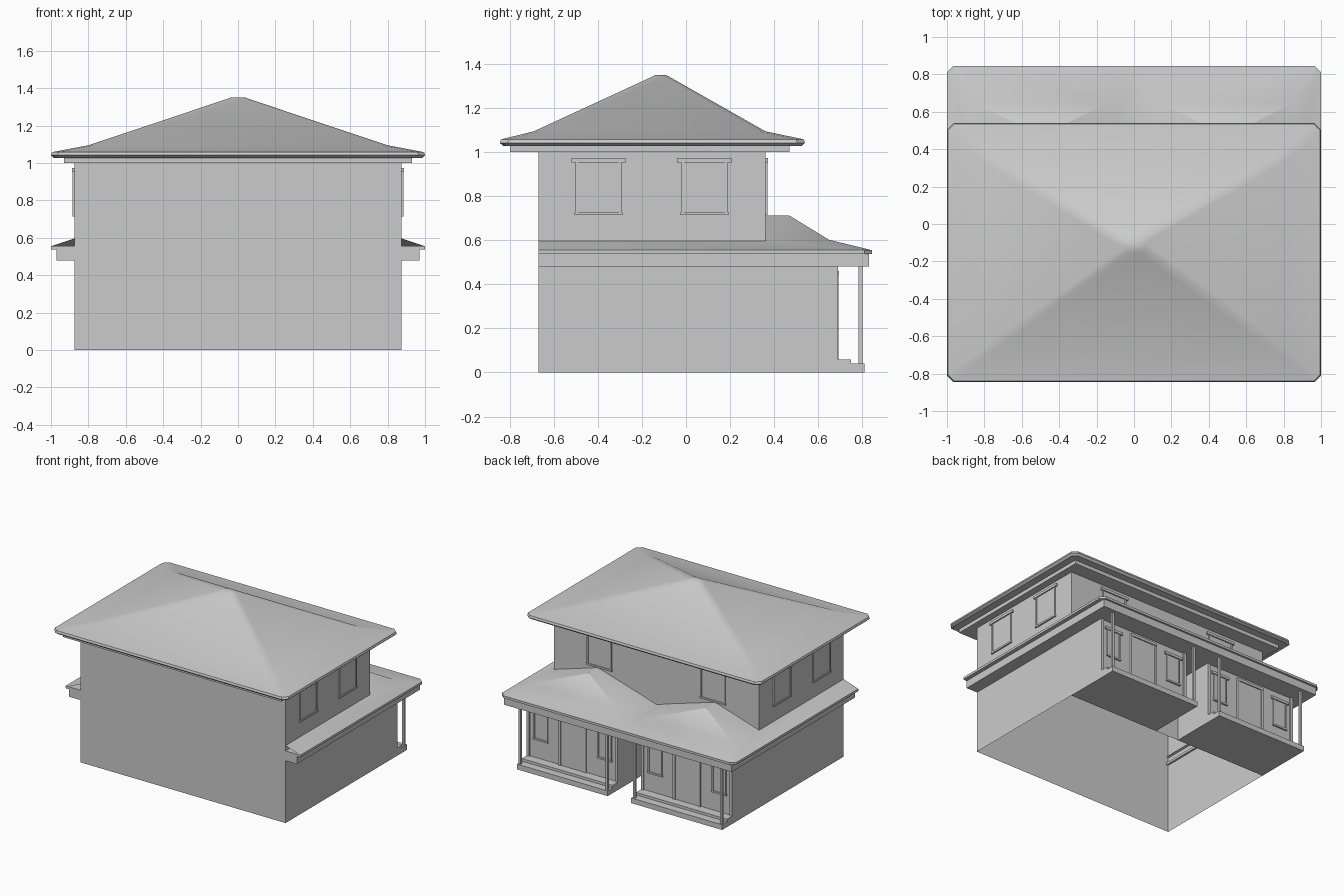
import bpy, bmesh
from math import radians

if "Cube" in bpy.data.objects:
    bpy.data.objects.remove(bpy.data.objects["Cube"])


def make(name, verts, faces, mirror=False, smooth=False):
    me = bpy.data.meshes.new(name)
    me.from_pydata(verts, [], faces)
    bm = bmesh.new()
    bm.from_mesh(me)
    bmesh.ops.recalc_face_normals(bm, faces=bm.faces)
    bm.to_mesh(me)
    bm.free()
    ob = bpy.data.objects.new(name, me)
    bpy.context.collection.objects.link(ob)
    if mirror:
        ob.modifiers.new("mirror", 'MIRROR').use_clip = True
    if smooth:
        bpy.ops.object.select_all(action='DESELECT')
        ob.select_set(True)
        bpy.context.view_layer.objects.active = ob
        bpy.ops.object.shade_smooth_by_angle(angle=radians(32))
    return ob


def loft(name, rings, caps=(True, True), **kw):
    n = len(rings[0])
    verts = [v for r in rings for v in r]
    faces = [(k * n + i, k * n + (i + 1) % n, (k + 1) * n + (i + 1) % n, (k + 1) * n + i)
             for k in range(len(rings) - 1) for i in range(n)]
    if caps[0]:
        faces.append(tuple(range(n)))
    if caps[1]:
        faces.append(tuple(range((len(rings) - 1) * n, len(rings) * n)))
    return make(name, verts, faces, **kw)


def prism(name, outline, z0, z1, **kw):
    return loft(name, [[(x, y, z) for x, y in outline] for z in (z0, z1)], **kw)


def box(name, x, y, z, **kw):
    outline = [(x[0], y[0]), (x[1], y[0]), (x[1], y[1]), (x[0], y[1])]
    return prism(name, outline, z[0], z[1], **kw)


def chamfered(hx, y0, y1, z, c):
    return [(-hx + c, y0, z), (hx - c, y0, z), (hx, y0 + c, z), (hx, y1 - c, z),
            (hx - c, y1, z), (-hx + c, y1, z), (-hx, y1 - c, z), (-hx, y0 + c, z)]


def window(name, centre, width, z0, z1, wall, side):
    """Framed window, mirrored in x; side=True puts it on the x wall, else on the back wall."""
    h, t = width / 2, 0.012

    def part(suffix, a, b, za, zb, depth):
        u, d = (centre + a, centre + b), (wall - 0.005, wall + depth)
        box(name + suffix, d if side else u, u if side else d, (za, zb), mirror=True)
    part("_pane", -h, h, z0, z1, 0.004)
    for s in (-1, 1):
        part("_jamb", *sorted((s * h, s * (h - t))), z0, z1, 0.009)
    part("_head", -h - 0.018, h + 0.018, z1 - 0.008, z1 + 0.012, 0.013)
    part("_sill", -h - 0.004, h + 0.004, z0, z0 + 0.013, 0.011)


# Main two-storey body, open underneath
loft("house_body", [[(x, y, z) for x, y in
     [(-.875, -.67), (.875, -.67), (.875, .36), (-.875, .36)]] for z in (0, 1.0)],
     caps=(False, True))

# Upper soffit and main hipped roof with flared eaves
box("upper_soffit", (-.93, .93), (-.80, .47), (1.0, 1.035))
loft("main_roof", [
    chamfered(.985, -.83, .525, 1.028, .03),
    chamfered(1.0, -.845, .54, 1.042, .035),
    chamfered(.995, -.84, .535, 1.058, .035),
    chamfered(.80, -.69, .36, 1.095, .03),
    chamfered(.06, -.155, -.075, 1.342, .025),
    chamfered(.04, -.14, -.09, 1.35, .02)], smooth=True)

# Two projecting ground-floor bays with a narrow passage between
box("porch_bay", (.10, .875), (.36, .68), (0, .49), mirror=True)
box("porch_floor", (.10, .875), (.67, .75), (0, .06), mirror=True)
box("porch_step", (.10, .875), (.67, .81), (0, .04), mirror=True)
for x in (.117, .858):
    box("porch_post", (x - .009, x + .009), (.783, .801), (.04, .485), mirror=True)

# Lower fascia and eave, wrapping sides and porch
prism("lower_fascia", [(.875, -.67), (.97, -.67), (.97, .83), (0, .83), (0, .36), (.875, .36)],
      .48, .54, mirror=True)
prism("lower_eave", [(.86, -.67), (1, -.67), (1, .81), (.965, .845), (0, .845), (0, .36),
                     (.86, .36)], .538, .556, mirror=True)

# Lower roof: flared skirt rising to one hipped peak per bay, valley in the middle
make("lower_roof", [
    (1, -.67, .555), (1, .81, .555), (.965, .845, .555), (0, .845, .555),
    (.86, -.67, .602), (.86, .36, .602), (.86, .65, .602),
    (.13, .65, .602), (.13, .36, .602), (0, .36, .56),
    (.50, .47, .712), (.50, .36, .712)],
    [(0, 1, 6, 5, 4), (1, 2, 6), (2, 3, 7, 6), (3, 9, 8, 7),
     (6, 7, 10), (5, 6, 10, 11), (7, 8, 11, 10)], mirror=True, smooth=True)

# Upper windows on the sides and back
for y in (-.397, .083):
    window("side_window", y, .21, .715, .962, .875, True)
window("back_window", .485, .21, .715, .962, .36, False)

# Bay windows, doors and vertical trim under the porch
for x in (.215, .76):
    window("porch_window", x, .12, .20, .42, .68, False)
box("door", (.39, .585), (.675, .686), (.06, .44), mirror=True)
for x in (.38, .595):
    box("door_jamb", (x - .01, x + .01), (.675, .692), (.06, .45), mirror=True)
box("door_head", (.37, .605), (.675, .694), (.44, .46), mirror=True)
for x in (.11, .865):
    box("corner_trim", (x - .01, x + .01), (.675, .69), (.06, .485), mirror=True)
